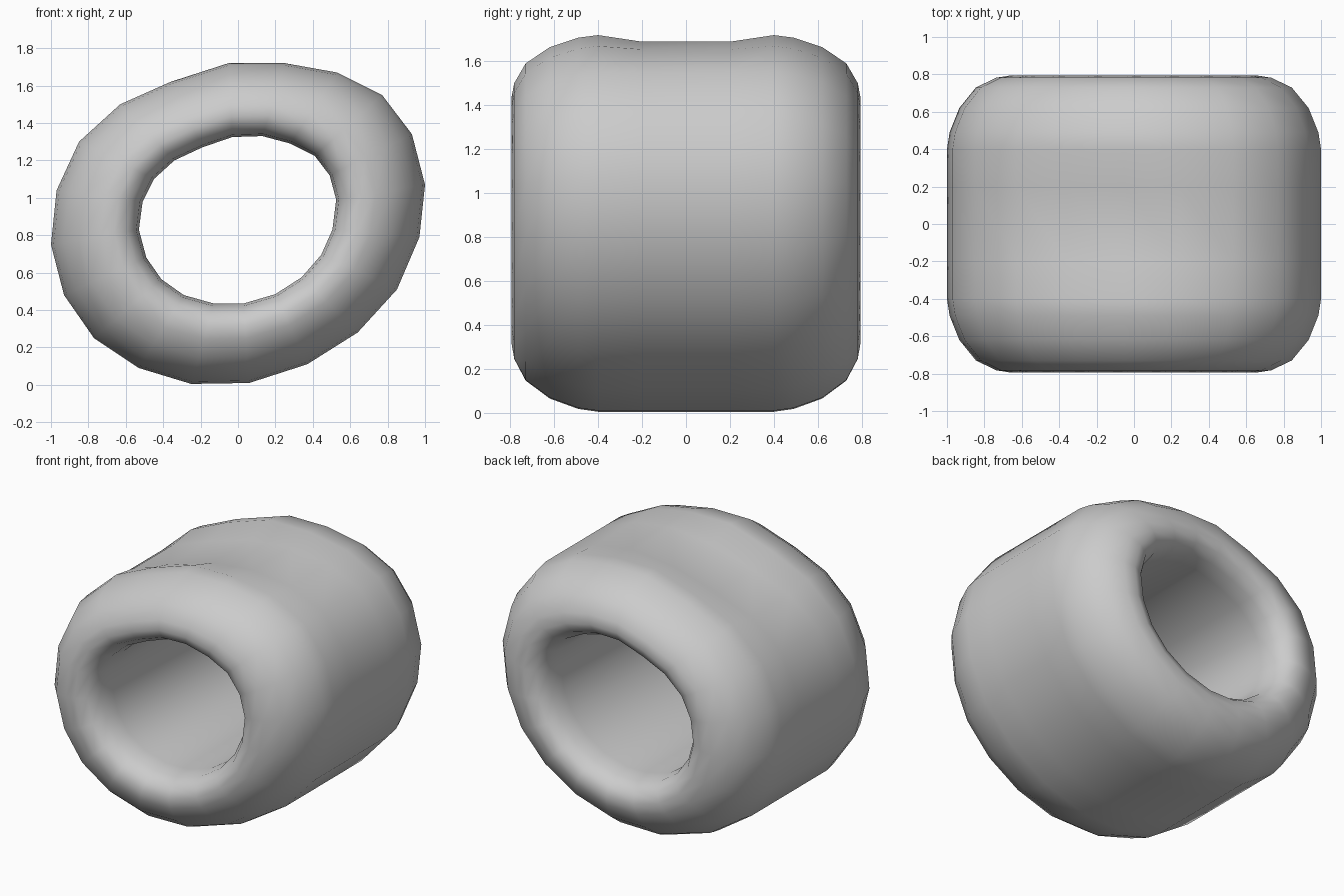
import bpy, bmesh

if "Cube" in bpy.data.objects:
    bpy.data.objects.remove(bpy.data.objects["Cube"])

# Front outlines (x, z), counter-clockwise from the bottom
outer = [(-.25, .005), (.06, .01), (.37, .11), (.64, .28), (.85, .51), (.97, .79), (1, 1.07),
         (.93, 1.34), (.77, 1.55), (.53, 1.67), (.25, 1.72), (-.05, 1.72), (-.36, 1.62),
         (-.63, 1.5), (-.85, 1.3), (-.97, 1.04), (-1, .75), (-.93, .48), (-.77, .25), (-.53, .09)]
inner = [(-.13, .435), (.03, .435), (.2, .485), (.34, .575), (.445, .695), (.505, .83), (.525, .99),
         (.49, 1.12), (.41, 1.225), (.28, 1.29), (.13, 1.33), (-.03, 1.325), (-.19, 1.27),
         (-.34, 1.2), (-.45, 1.1), (-.51, .98), (-.53, .83), (-.49, .68), (-.41, .565), (-.29, .48)]

# Wall section: (0 = inner wall .. 1 = outer wall, depth), mirrored front to back
half = [(1, .2), (1, .4), (.97, .49), (.86, .62), (.67, .73), (.44, .782), (.28, .794),
        (.13, .765), (.03, .69), (0, .58)]
section = half + [(w, -y) for w, y in reversed(half)]

# Shallow dent across the top of the middle of the body
dent = {9: .015, 10: .03, 11: .06, 12: .05, 13: .03}

bm = bmesh.new()
rings = []
for s, (w, y) in enumerate(section):
    ring = []
    for i, (o, n) in enumerate(zip(outer, inner)):
        x = n[0] + w * (o[0] - n[0])
        z = n[1] + w * (o[1] - n[1])
        if abs(y) == .2:
            z -= dent.get(i, 0)
        ring.append(bm.verts.new((x, y, z)))
    rings.append(ring)
for a, b in zip(rings, rings[1:] + rings[:1]):
    for i in range(len(outer)):
        j = (i + 1) % len(outer)
        bm.faces.new((a[i], a[j], b[j], b[i]))
bmesh.ops.recalc_face_normals(bm, faces=bm.faces)
for f in bm.faces:
    f.smooth = True

# Thick rounded ring
mesh = bpy.data.meshes.new("thick_ring")
bm.to_mesh(mesh)
bm.free()
bpy.context.collection.objects.link(bpy.data.objects.new("thick_ring", mesh))
